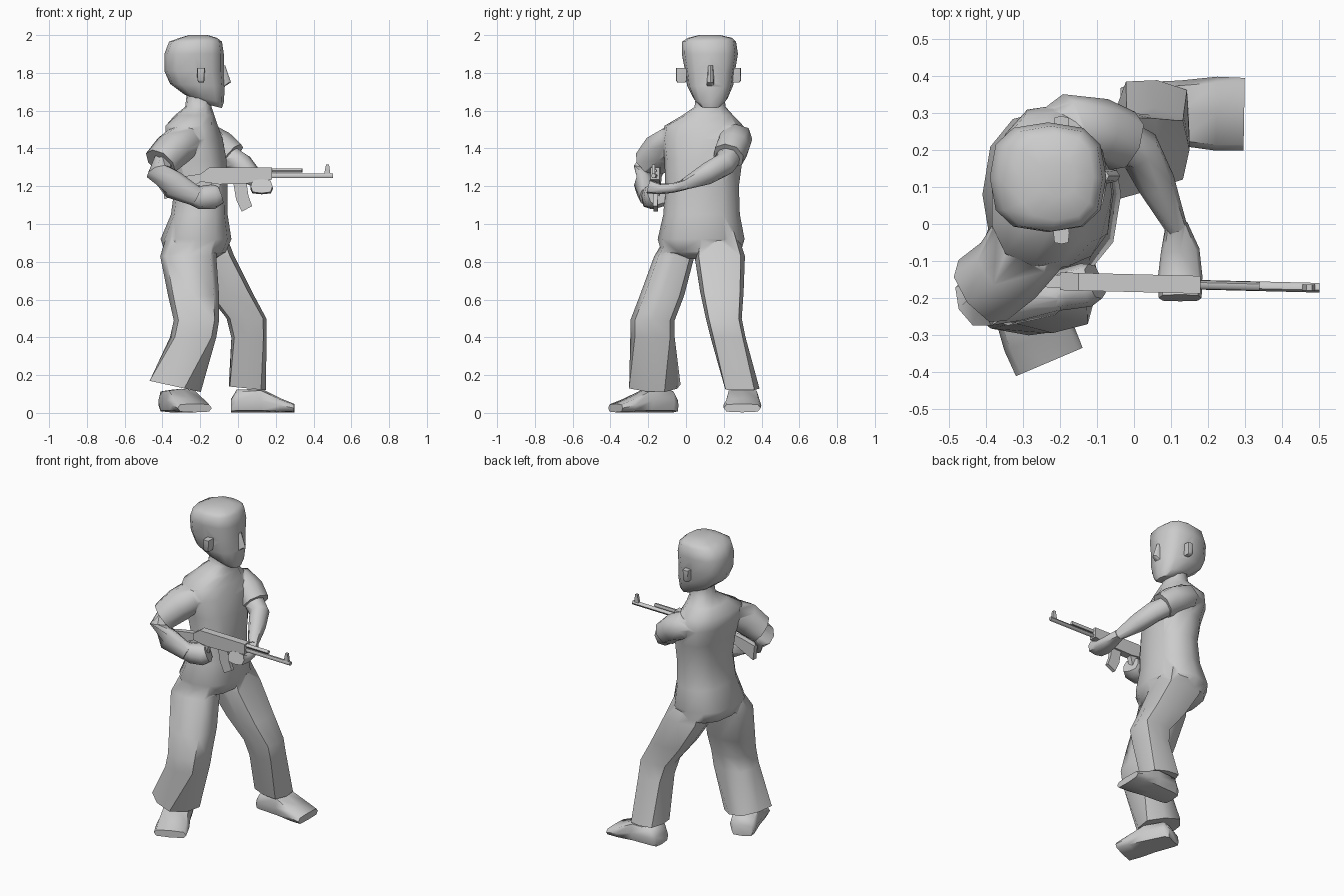
import bpy, bmesh, math
from mathutils import Vector


def smooth(ob, angle):
    bpy.context.view_layer.objects.active = ob
    ob.select_set(True)
    bpy.ops.object.shade_smooth_by_angle(angle=math.radians(angle))
    ob.select_set(False)


def unit_ring(sides, n):
    out = []
    for i in range(sides):
        a = 2 * math.pi * i / sides
        c, s = math.cos(a), math.sin(a)
        out.append((math.copysign(abs(c) ** (2 / n), c), math.copysign(abs(s) ** (2 / n), s)))
    return out


def skin(name, rings, angle=60):
    """Bridge rings of points and cap both ends."""
    bm = bmesh.new()
    vs = [[bm.verts.new(p) for p in r] for r in rings]
    k = len(vs[0])
    for a, b in zip(vs, vs[1:]):
        for i in range(k):
            j = (i + 1) % k
            bm.faces.new((a[i], a[j], b[j], b[i]))
    bm.faces.new(vs[0])
    bm.faces.new(vs[-1])
    bmesh.ops.recalc_face_normals(bm, faces=bm.faces)
    me = bpy.data.meshes.new(name)
    bm.to_mesh(me)
    bm.free()
    ob = bpy.data.objects.new(name, me)
    bpy.context.collection.objects.link(ob)
    smooth(ob, angle)
    return ob


def stack(name, levels, sides=12, n=2.4):
    """Levels are (z, x0, x1, y0, y1, forward slope, yaw in degrees)."""
    rings = []
    for z, x0, x1, y0, y1, *rest in levels:
        slope, yaw = (list(rest) + [0, 0])[:2]
        ca, sa = math.cos(math.radians(yaw)), math.sin(math.radians(yaw))
        ring = []
        for u, v in unit_ring(sides, n):
            dx, dy = u * (x1 - x0) / 2, v * (y1 - y0) / 2
            dx, dy = dx * ca - dy * sa, dx * sa + dy * ca
            ring.append(((x0 + x1) / 2 + dx, (y0 + y1) / 2 + dy, z + slope * dx))
        rings.append(ring)
    return skin(name, rings)


def tube(name, path, sides=8, n=2.2, level=False):
    """Path entries are (x, y, z, half width, half height)."""
    pts = [Vector(p[:3]) for p in path]
    rings = []
    for i, p in enumerate(path):
        t = pts[min(i + 1, len(pts) - 1)] - pts[max(i - 1, 0)]
        if level:
            t.z = 0
        t.normalize()
        side = t.cross(Vector((0, 0, 1))).normalized()
        up = side.cross(t)
        rings.append([pts[i] + side * u * p[3] + up * v * p[4] for u, v in unit_ring(sides, n)])
    return skin(name, rings)


def gun_y(x):
    return -0.160 - 0.025 * x


def plate(name, profile, half):
    """Side profile (x, z) given a thickness along the slightly turned gun line."""
    return skin(name, [[(x, gun_y(x) + s * half, z) for x, z in profile] for s in (-1, 1)], 30)


def fuse(base, parts):
    """Union the parts into the base so that it is one clean skin."""
    bpy.context.view_layer.objects.active = base
    for p in parts:
        m = base.modifiers.new("union", "BOOLEAN")
        m.operation, m.solver, m.object = "UNION", "EXACT", p
        bpy.ops.object.modifier_move_to_index(modifier=m.name, index=0)
        bpy.ops.object.modifier_apply(modifier=m.name)
        bpy.data.objects.remove(p)
    smooth(base, 60)


# Torso with shoulders and neck
torso = stack("body", [
    (0.815, -0.30, -0.12, 0.0, 0.12),
    (0.85, -0.385, -0.065, -0.13, 0.29),
    (0.92, -0.41, -0.035, -0.15, 0.31),
    (1.05, -0.355, -0.055, -0.12, 0.285),
    (1.20, -0.335, -0.055, -0.11, 0.28),
    (1.34, -0.355, -0.06, -0.115, 0.30, 0, -6),
    (1.45, -0.385, -0.08, -0.13, 0.325, 0, -8),
    (1.52, -0.385, -0.105, -0.115, 0.305, 0, -8),
    (1.575, -0.335, -0.125, -0.02, 0.25),
    (1.62, -0.28, -0.14, 0.045, 0.21),
    (1.70, -0.27, -0.14, 0.055, 0.20)])

# Head
head = stack("head", [
    (1.628, -0.20, -0.085, 0.075, 0.185, -0.25),
    (1.665, -0.285, -0.075, 0.04, 0.22, -0.2),
    (1.735, -0.36, -0.07, 0.005, 0.25, -0.05),
    (1.81, -0.39, -0.075, -0.005, 0.26),
    (1.90, -0.39, -0.075, -0.022, 0.275),
    (1.965, -0.365, -0.085, -0.02, 0.265),
    (1.985, -0.31, -0.11, 0.01, 0.245),
    (2.0, -0.26, -0.16, 0.07, 0.18)], n=2.7)

# Nose
nose = stack("nose", [
    (1.73, -0.12, -0.068, 0.105, 0.155),
    (1.75, -0.12, -0.037, 0.11, 0.15),
    (1.84, -0.12, -0.068, 0.115, 0.145)], sides=8)

# Ears
ears = [stack("ear", [
    (1.75, -0.21, -0.18, y - 0.022, y + 0.022),
    (1.76, -0.215, -0.178, y - 0.03, y + 0.03),
    (1.825, -0.218, -0.175, y - 0.03, y + 0.03)], sides=8, n=5) for y in (-0.024, 0.262)]

# Trouser legs, flared at the cuffs
right_leg = stack("right_leg", [
    (0.96, -0.37, -0.10, -0.09, 0.08),
    (0.83, -0.412, -0.115, -0.168, 0.045),
    (0.62, -0.37, -0.10, -0.245, -0.01),
    (0.49, -0.34, -0.10, -0.295, -0.06),
    (0.40, -0.36, -0.115, -0.295, -0.06),
    (0.14, -0.46, -0.205, -0.295, -0.035, -0.22, -25)], sides=8, n=3)
left_leg = stack("left_leg", [
    (0.96, -0.31, -0.07, 0.06, 0.27),
    (0.83, -0.29, -0.02, 0.045, 0.312),
    (0.64, -0.17, 0.075, 0.075, 0.305),
    (0.50, -0.06, 0.15, 0.105, 0.295),
    (0.40, -0.035, 0.15, 0.13, 0.315),
    (0.13, -0.05, 0.15, 0.205, 0.39, -0.1, -8)], sides=8, n=3.8)

# Shoes: (distance from heel, half width, height)
shoe = [(0.0, 0.065, 0.07), (0.03, 0.08, 0.12), (0.16, 0.088, 0.125),
        (0.26, 0.10, 0.075), (0.335, 0.098, 0.045)]
for label, hx, hy, yaw in (("right", -0.36, -0.065, -67), ("left", -0.037, 0.303, -1)):
    ca, sa = math.cos(math.radians(yaw)), math.sin(math.radians(yaw))
    tube(label + "_shoe", [(hx + d * ca, hy + d * sa, 0.003 + h / 2, w, h / 2) for d, w, h in shoe],
         n=4, level=True)

# Right arm, drawn back
right_sleeve = tube("right_sleeve", [
    (-0.22, 0.02, 1.465, 0.10, 0.06), (-0.29, -0.06, 1.44, 0.11, 0.09),
    (-0.34, -0.125, 1.395, 0.105, 0.10), (-0.41, -0.18, 1.325, 0.105, 0.085)])
right_forearm = tube("right_forearm", [
    (-0.37, -0.16, 1.36, 0.075, 0.075), (-0.42, -0.205, 1.275, 0.06, 0.085),
    (-0.34, -0.225, 1.205, 0.05, 0.075), (-0.22, -0.205, 1.145, 0.042, 0.052)])
right_hand = tube("right_hand", [
    (-0.26, -0.205, 1.16, 0.035, 0.05), (-0.20, -0.18, 1.14, 0.055, 0.062),
    (-0.13, -0.165, 1.145, 0.06, 0.065), (-0.105, -0.155, 1.155, 0.05, 0.055)], n=3)

# Left arm, reaching across to the fore-end
left_sleeve = tube("left_sleeve", [
    (-0.23, 0.21, 1.47, 0.09, 0.05), (-0.165, 0.255, 1.45, 0.10, 0.085),
    (-0.09, 0.25, 1.41, 0.09, 0.085), (-0.03, 0.225, 1.36, 0.085, 0.08)])
left_forearm = tube("left_forearm", [
    (-0.07, 0.24, 1.375, 0.065, 0.06), (0.015, 0.20, 1.315, 0.06, 0.065),
    (0.06, 0.11, 1.265, 0.052, 0.058), (0.115, -0.01, 1.21, 0.03, 0.03)])
left_hand = tube("left_hand", [
    (0.115, 0.0, 1.21, 0.03, 0.028), (0.125, -0.07, 1.19, 0.052, 0.025),
    (0.125, -0.14, 1.185, 0.06, 0.028), (0.125, -0.20, 1.20, 0.058, 0.038)], n=3.5)

# Join the figure into continuous skins
fuse(head, [nose] + ears)
fuse(torso, [right_leg, left_leg, right_sleeve, left_sleeve,
             right_forearm, left_forearm, right_hand, left_hand, head])

# Rifle body, stock, grip and curved magazine
plate("rifle_body", [(-0.20, 1.225), (-0.20, 1.265), (-0.15, 1.30), (0.18, 1.30),
                     (0.18, 1.235), (0.05, 1.215), (-0.10, 1.21)], 0.024)
plate("rifle_stock", [(-0.39, 1.13), (-0.40, 1.225), (-0.30, 1.25), (-0.20, 1.265), (-0.20, 1.22)], 0.017)
plate("rifle_grip", [(-0.14, 1.22), (-0.09, 1.22), (-0.115, 1.12), (-0.155, 1.12)], 0.016)
plate("rifle_magazine", [(-0.025, 1.22), (0.045, 1.22), (0.055, 1.15), (0.075, 1.095),
                         (0.02, 1.065), (-0.01, 1.13)], 0.012)

# Barrel, gas tube and front sight
for name, x0, x1, z, r in (("rifle_barrel", 0.18, 0.502, 1.255, 0.013),
                           ("rifle_gas_tube", 0.18, 0.34, 1.283, 0.012)):
    tube(name, [(x, gun_y(x), z, r, r) for x in (x0, x1)], sides=6, n=2)
plate("front_sight", [(0.455, 1.26), (0.49, 1.26), (0.482, 1.315), (0.466, 1.315)], 0.008)
